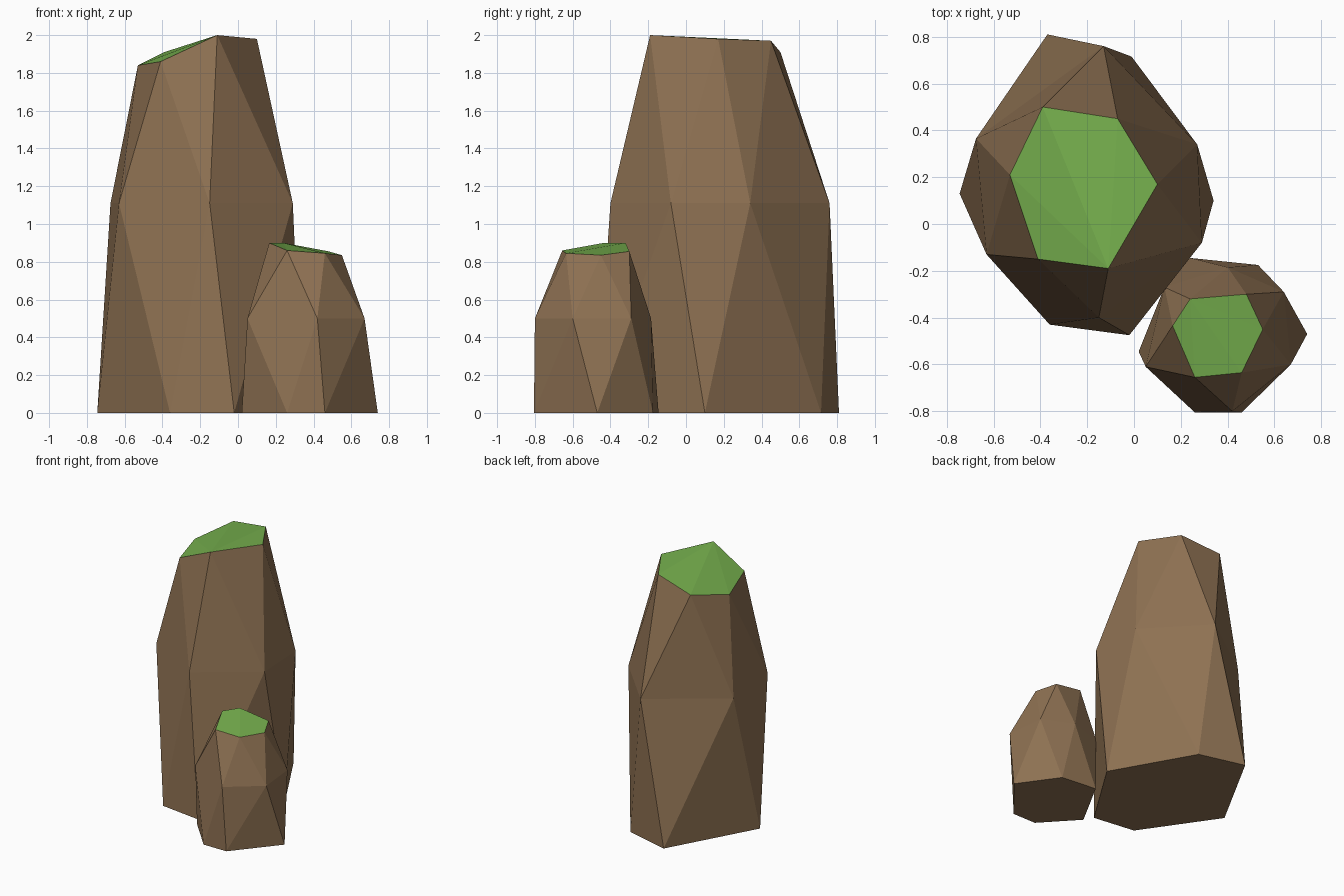
import bpy, bmesh

default_cube = bpy.data.objects.get("Cube")
if default_cube:
    bpy.data.objects.remove(default_cube, do_unlink=True)


def make_material(name, colour):
    material = bpy.data.materials.new(name)
    material.use_nodes = True
    material.diffuse_color = (*colour, 1)
    shader = material.node_tree.nodes["Principled BSDF"]
    shader.inputs["Base Color"].default_value = (*colour, 1)
    shader.inputs["Roughness"].default_value = 0.9
    return material


brown_rock = make_material("brown rock", (0.27, 0.165, 0.085))
green_grass = make_material("green grass", (0.18, 0.43, 0.075))


def make_rock(name, base, middle, middle_height, top):
    """Faceted rock: three twisted rings joined by triangles, with a grassy cap."""
    bm = bmesh.new()
    lower = [bm.verts.new((x, y, 0)) for x, y in base]
    waist = [bm.verts.new((x, y, middle_height)) for x, y in middle]
    rim = [bm.verts.new(point) for point in top]
    count = len(base)

    # Underside and the two bands of triangles
    bm.faces.new(lower)
    for below, above in ((lower, waist), (waist, rim)):
        for i in range(count):
            following = (i + 1) % count
            bm.faces.new((below[i], below[following], above[i]))
            bm.faces.new((above[i], below[following], above[following]))

    # Grass cap, fanned out from the highest corner
    peak = max(range(count), key=lambda i: rim[i].co.z)
    fan = rim[peak:] + rim[:peak]
    for first, second in zip(fan[1:], fan[2:]):
        grass = bm.faces.new((fan[0], first, second))
        grass.material_index = 1

    bmesh.ops.recalc_face_normals(bm, faces=bm.faces)
    mesh = bpy.data.meshes.new(name)
    bm.to_mesh(mesh)
    bm.free()
    mesh.materials.append(brown_rock)
    mesh.materials.append(green_grass)
    rock = bpy.data.objects.new(name, mesh)
    bpy.context.collection.objects.link(rock)
    return rock


# Tall rock at the back
make_rock(
    "tall_rock",
    base=[(-.37, .81), (-.01, .715), (.34, .1), (-.02, -.475), (-.36, -.43), (-.745, .13)],
    middle=[(-.13, .76), (.27, .34), (.29, -.08), (-.15, -.4), (-.63, -.13), (-.675, .365)],
    middle_height=1.11,
    top=[(-.07, .45, 1.97), (.1, .17, 1.98), (-.11, -.19, 2),
         (-.41, -.15, 1.86), (-.53, .21, 1.84), (-.39, .5, 1.91)],
)

# Short rock at the front
make_rock(
    "short_rock",
    base=[(.74, -.47), (.53, -.175), (.24, -.145), (.02, -.545), (.26, -.805), (.46, -.805)],
    middle=[(.64, -.29), (.4, -.185), (.13, -.27), (.05, -.61), (.42, -.8), (.67, -.6)],
    middle_height=.5,
    top=[(.48, -.3, .855), (.24, -.32, .9), (.165, -.435, .9),
         (.26, -.655, .86), (.46, -.635, .845), (.55, -.45, .835)],
)
